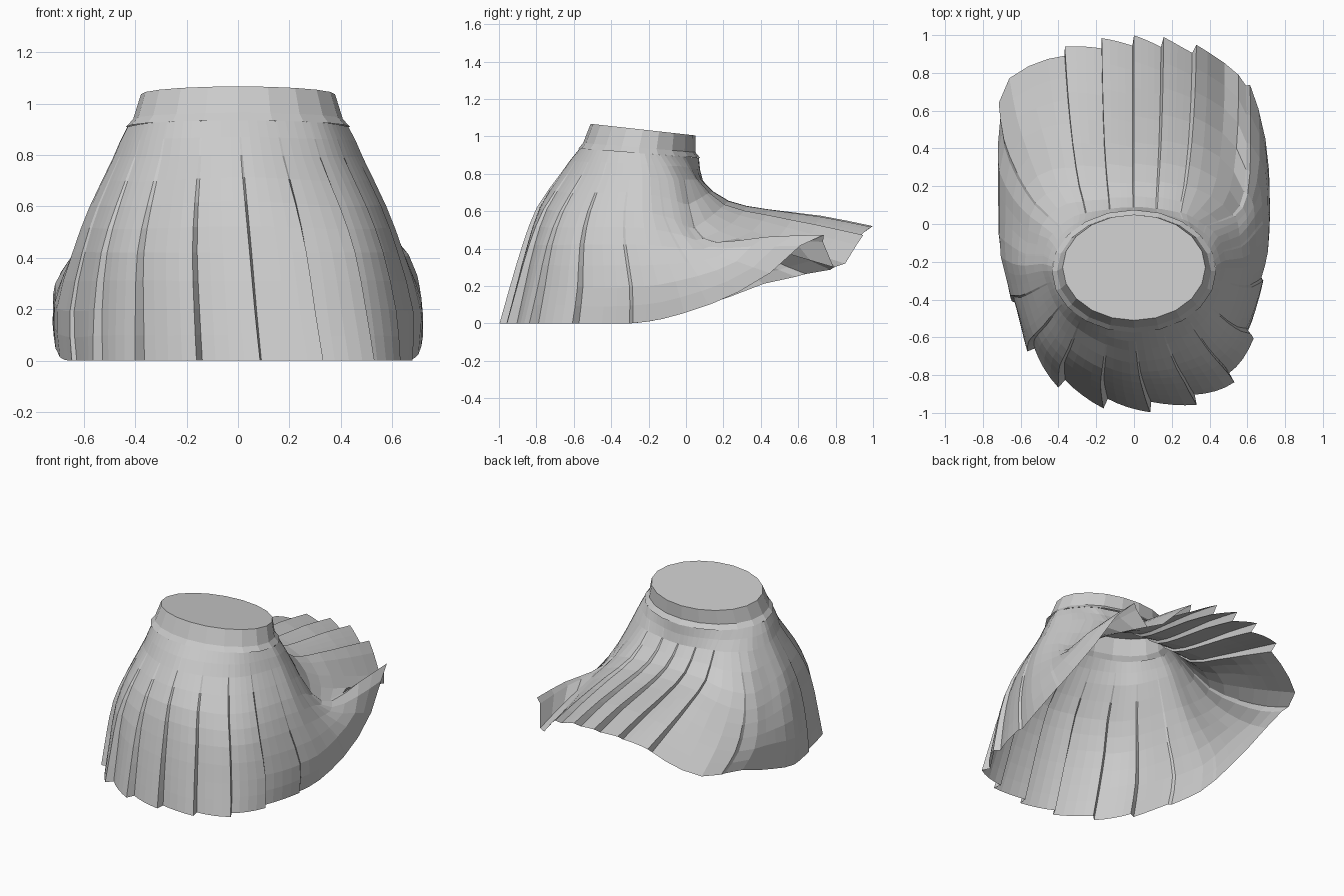
import bpy
from math import sin, cos, radians, exp
from mathutils import Vector

old = bpy.data.objects.get("Cube")
if old:
    bpy.data.objects.remove(old, do_unlink=True)

cloth = bpy.data.materials.new("grey cloth")
cloth.use_nodes = True
GREY = (0.6, 0.6, 0.6, 1)
cloth.diffuse_color = GREY
cloth.node_tree.nodes["Principled BSDF"].inputs["Base Color"].default_value = GREY


def add_object(name, verts, faces):
    mesh = bpy.data.meshes.new(name)
    mesh.from_pydata(verts, [], faces)
    mesh.materials.append(cloth)
    obj = bpy.data.objects.new(name, mesh)
    bpy.context.collection.objects.link(obj)
    return obj


def bridge(rows):
    """Quads between closed rings listed from the top down."""
    n = len(rows[0])
    faces = []
    for r in range(len(rows) - 1):
        for i in range(n):
            j = (i + 1) % n
            faces.append((r * n + i, (r + 1) * n + i, (r + 1) * n + j, r * n + j))
    return [v for row in rows for v in row], faces


def smooth_curve(knots, points, x):
    """Cubic through the points at uneven knots."""
    last = len(knots) - 1
    i = max(k for k in range(last) if knots[k] <= x or k == 0)

    def slope(k):
        a, b = max(k - 1, 0), min(k + 1, last)
        return (points[b] - points[a]) / (knots[b] - knots[a])

    h = knots[i + 1] - knots[i]
    u = (x - knots[i]) / h
    return (points[i] * (2 * u**3 - 3 * u**2 + 1) + points[i + 1] * (3 * u**2 - 2 * u**3)
            + slope(i) * h * (u**3 - 2 * u**2 + u) + slope(i + 1) * h * (u**3 - u**2))


def oval(deg, rx, ry, cy, z, tilt):
    """Point on a tilted oval; zero degrees is the front."""
    a = radians(deg)
    return Vector((rx * sin(a), cy - ry * cos(a), z + tilt * cos(a)))


def ledge(deg):
    return oval(deg, 0.435, 0.325, -0.25, 0.91, 0.025)


# Fall of the cloth at a few angles, from below the waist to the hem
FALLS = {
    0: [(0, -.67, .8), (0, -.79, .62), (0, -.86, .42), (0, -.92, .2), (0, -.97, 0)],
    45: [(.34, -.54, .79), (.41, -.65, .6), (.46, -.72, .42), (.49, -.77, .2), (.51, -.82, 0)],
    90: [(.485, -.24, .79), (.575, -.25, .6), (.64, -.24, .42), (.7, -.2, .2), (.69, -.2, .01)],
    106: [(.46, -.1, .77), (.56, -.07, .56), (.64, .02, .4), (.71, .12, .27), (.72, .2, .13)],
    114: [(.43, -.05, .77), (.55, 0, .52), (.63, .11, .4), (.69, .3, .35), (.69, .48, .29)],
    121: [(.38, -.01, .77), (.53, .04, .51), (.6, .15, .43), (.62, .4, .46), (.62, .7, .48)],
    129: [(.32, .03, .77), (.44, .13, .57), (.5, .32, .47), (.53, .57, .37), (.54, .81, .29)],
    140: [(.25, .06, .77), (.28, .2, .63), (.31, .42, .57), (.33, .68, .51), (.34, .92, .45)],
    180: [(0, .09, .76), (0, .22, .65), (0, .42, .6), (0, .7, .56), (0, .97, .5)],
}

# The right-hand half is flatter in front, and its back corner hangs low
RIGHT_HAND = {
    45: [(.34, -.52, .79), (.4, -.62, .6), (.45, -.68, .42), (.47, -.72, .2), (.48, -.76, 0)],
    114: [(.43, -.05, .77), (.55, .05, .55), (.64, .16, .42), (.71, .32, .31), (.72, .5, .24)],
    121: [(.38, 0, .77), (.5, .13, .57), (.59, .32, .45), (.65, .52, .36), (.68, .73, .27)],
    129: [(.32, .04, .77), (.4, .19, .6), (.45, .4, .52), (.5, .62, .43), (.53, .85, .34)],
}


def build_side(falls):
    """Knots and columns for one half, extended past the centre lines."""
    cols = {d: [ledge(d)] + [Vector(p) for p in pts] for d, pts in falls.items()}
    flip = Vector((-1, 1, 1))
    cols[-45] = [p * flip for p in cols[45]]
    cols[220] = [p * flip for p in cols[140]]
    knots = sorted(cols)
    return knots, [cols[k] for k in knots]


SIDES = {1: build_side(FALLS), -1: build_side({**FALLS, **RIGHT_HAND})}
STEPS = list(range(6))


def cloth_point(deg, t):
    deg = (deg + 180) % 360 - 180
    side = 1 if deg >= 0 else -1
    knots, cols = SIDES[side]
    ring = [smooth_curve(knots, [c[s] for c in cols], abs(deg)) for s in STEPS]
    p = smooth_curve(STEPS, ring, t)
    p.x *= side
    return p


# Pleated skirt: each pleat swells outward, then drops back at a sharp seam
PLEATS = 18
WIDTH = 360 / PLEATS
ROWS = 11
rows = []
for r in range(ROWS):
    t = 5 * r / (ROWS - 1)
    row = []
    for k in range(PLEATS):
        for f in (0.05, 0.28, 0.52, 0.76, 1.0):
            base = (k + f) * WIDTH
            around = min(base, 360 - base)
            p = cloth_point(base + 1.4 * t * (1 - around / 180), t)
            flat = exp(-((around - 97) / 32) ** 2)
            swell = 0.058 * max(0, t - 0.8) / 4.2 * (1 - 0.95 * flat) * (f - 0.5)
            out = Vector((p.x, p.y + 0.2, 0)).normalized()
            p += out * (swell if r else -0.006)  # top edge tucks under the band
            p.z = max(p.z + 0.7 * swell * max(0, out.y), 0)
            row.append(p)
    rows.append(row)
add_object("pleated_skirt", *bridge(rows))

# Waistband with a small ledge, and its closed top
angles = [i * 18 for i in range(20)]
top = [oval(d, 0.378, 0.28, -0.23, 1.036, 0.031) for d in angles]
base = [oval(d, 0.408, 0.3, -0.25, 0.94, 0.025) for d in angles]
add_object("waistband", *bridge([top, base, [ledge(d) for d in angles]]))
add_object("waist_cap", top, [tuple(range(len(top)))])
